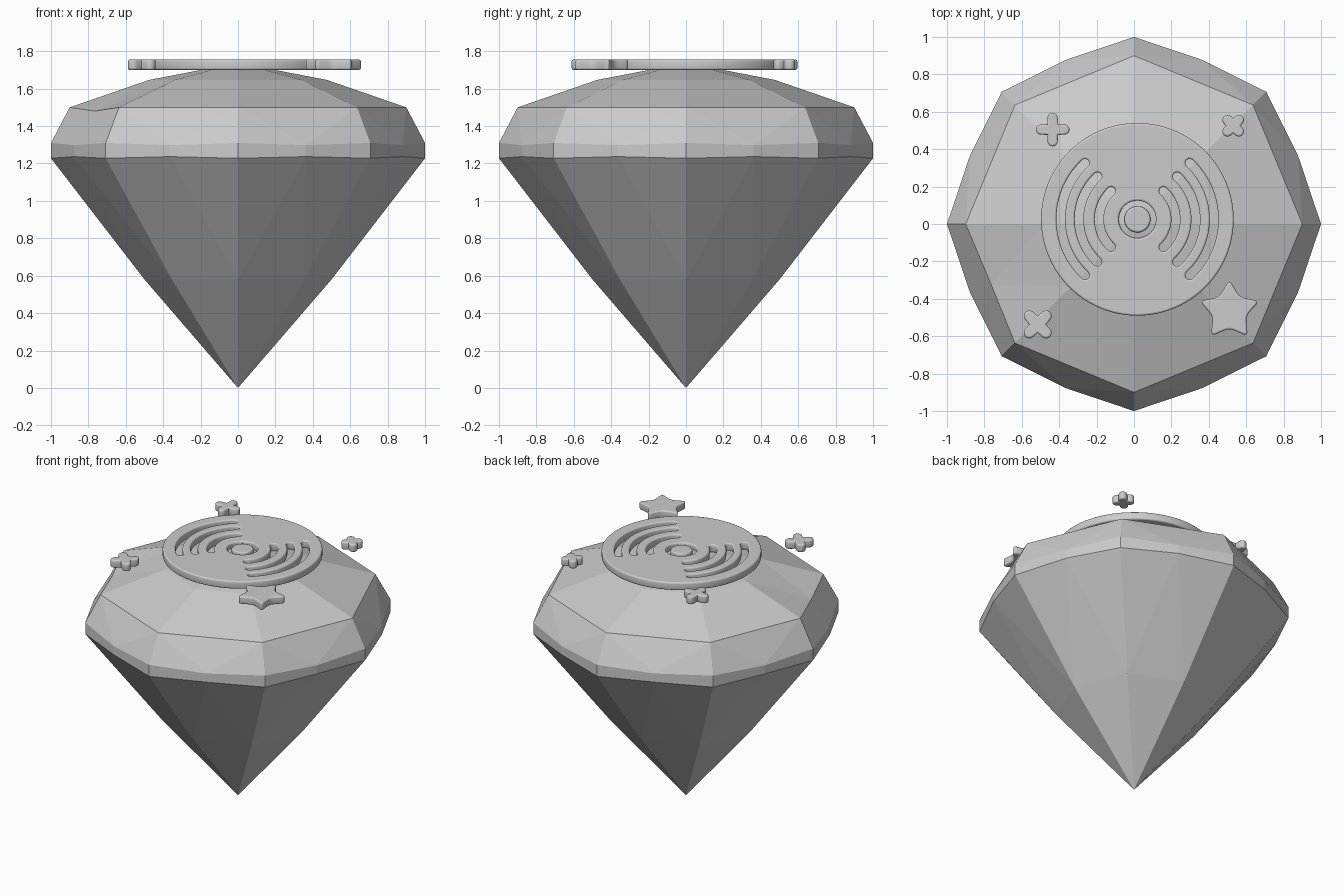
import bpy, bmesh
from math import sin, cos, pi, radians
from mathutils import Vector

if "Cube" in bpy.data.objects:
    bpy.data.objects.remove(bpy.data.objects["Cube"])


def link(name, data):
    ob = bpy.data.objects.new(name, data)
    bpy.context.collection.objects.link(ob)
    return ob


# Faceted gem: rings of vertices joined into facets
bm = bmesh.new()


def ring(r, z, half=0.0):
    return [bm.verts.new((r * cos((k + half) * pi / 4), r * sin((k + half) * pi / 4), z))
            for k in range(8)]


tip = bm.verts.new((0, 0, 0))
apex = bm.verts.new((0, 0, 1.738))
pav = ring(0.5, 0.58)
low, low_mid = ring(1, 1.228), ring(0.95, 1.237, 0.5)
up, up_mid = ring(1, 1.31), ring(0.95, 1.298, 0.5)
crown, table = ring(0.9, 1.5), ring(0.475, 1.647)
dent = bm.verts.new((-0.765, -0.32, 1.48))
for k in range(8):
    n = (k + 1) % 8
    facets = [
        (tip, pav[n], pav[k]), (pav[k], pav[n], low_mid[k]),
        (pav[k], low_mid[k], low[k]), (pav[n], low[n], low_mid[k]),
        (low[k], low_mid[k], up_mid[k], up[k]),
        (low_mid[k], low[n], up[n], up_mid[k]),
        (table[k], table[n], apex)]
    if k == 4:  # the one octant with a slightly dented edge
        facets += [(up[k], up_mid[k], dent, crown[k]), (up_mid[k], up[n], crown[n], dent),
                   (crown[k], dent, table[k]), (dent, table[n], table[k]),
                   (dent, crown[n], table[n])]
    else:
        facets += [(up[k], up_mid[k], crown[k]), (up_mid[k], up[n], crown[n]),
                   (up_mid[k], crown[n], crown[k]),
                   (crown[k], crown[n], table[n], table[k])]
    for f in facets:
        bm.faces.new(f)
bmesh.ops.recalc_face_normals(bm, faces=bm.faces)
mesh = bpy.data.meshes.new("gem")
bm.to_mesh(mesh)
bm.free()
link("gem", mesh)


# Flat bevelled plate from nested outlines
def plate(name, outlines, x, y, bevel=0.01):
    cu = bpy.data.curves.new(name, 'CURVE')
    cu.dimensions, cu.fill_mode = '2D', 'BOTH'
    cu.extrude, cu.bevel_depth = 0.0275 - bevel, bevel
    cu.offset, cu.bevel_resolution = -bevel, 2
    for pts in outlines:
        sp = cu.splines.new('POLY')
        sp.points.add(len(pts) - 1)
        for p, q in zip(sp.points, pts):
            p.co = (q[0], q[1], 0, 1)
        sp.use_cyclic_u = True
    ob = link(name, cu)
    ob.location = (x, y, 1.728)
    bpy.ops.object.select_all(action='DESELECT')
    ob.select_set(True)
    bpy.context.view_layer.objects.active = ob
    bpy.ops.object.convert(target='MESH')
    bpy.ops.object.shade_smooth_by_angle(angle=radians(35))


def arc(r, a0, a1, n, cx=0, cy=0):
    return [(cx + r * cos(a0 + (a1 - a0) * i / n), cy + r * sin(a0 + (a1 - a0) * i / n))
            for i in range(n + 1)]


def circle(r, n):
    return arc(r, 0, 2 * pi, n)[:-1]


def slot(r, mid, half=radians(47), w=0.023):
    a, b = mid - half, mid + half
    return (arc(r + w, a, b, 24)
            + arc(w, b, b + pi, 8, r * cos(b), r * sin(b))[1:-1]
            + arc(r - w, b, a, 24)
            + arc(w, a + pi, a + 2 * pi, 8, r * cos(a), r * sin(a))[1:-1])


def cross(length, w, turn):
    pts = []
    for k in range(4):
        a = turn + k * pi / 2
        d = length - w
        pts += arc(w, a - pi / 2, a + pi / 2, 10, d * cos(a), d * sin(a))
        c = a + pi / 4
        pts.append((w * 1.5 * cos(c), w * 1.5 * sin(c)))
    return pts


def star(outer, inner, cut):
    cs = [Vector(((outer, inner)[i % 2] * cos(pi / 2 + i * pi / 5),
                  (outer, inner)[i % 2] * sin(pi / 2 + i * pi / 5))) for i in range(10)]
    pts = []
    for i, c in enumerate(cs):
        p = c + (cs[i - 1] - c).normalized() * cut
        q = c + (cs[(i + 1) % 10] - c).normalized() * cut
        pts += [p * (1 - t) ** 2 + c * 2 * t * (1 - t) + q * t * t
                for t in (j / 6 for j in range(7))]
    return pts


# Round top disc with arc slots and a ring gap around a centre button
slots = [slot(r, m) for m in (0, pi) for r in (0.205, 0.312, 0.41)]
plate("top_disc", [circle(0.515, 96), circle(0.1, 40), circle(0.07, 40)] + slots, 0.018, 0.025)

# Floating charms around the disc
plate("plus_charm", [cross(0.09, 0.027, 0)], -0.435, 0.505)
plate("large_cross_charm", [cross(0.093, 0.03, pi / 4)], -0.515, -0.537)
plate("small_cross_charm", [cross(0.07, 0.027, pi / 4)], 0.53, 0.525)
plate("star_charm", [star(0.168, 0.092, 0.032)], 0.51, -0.465)
